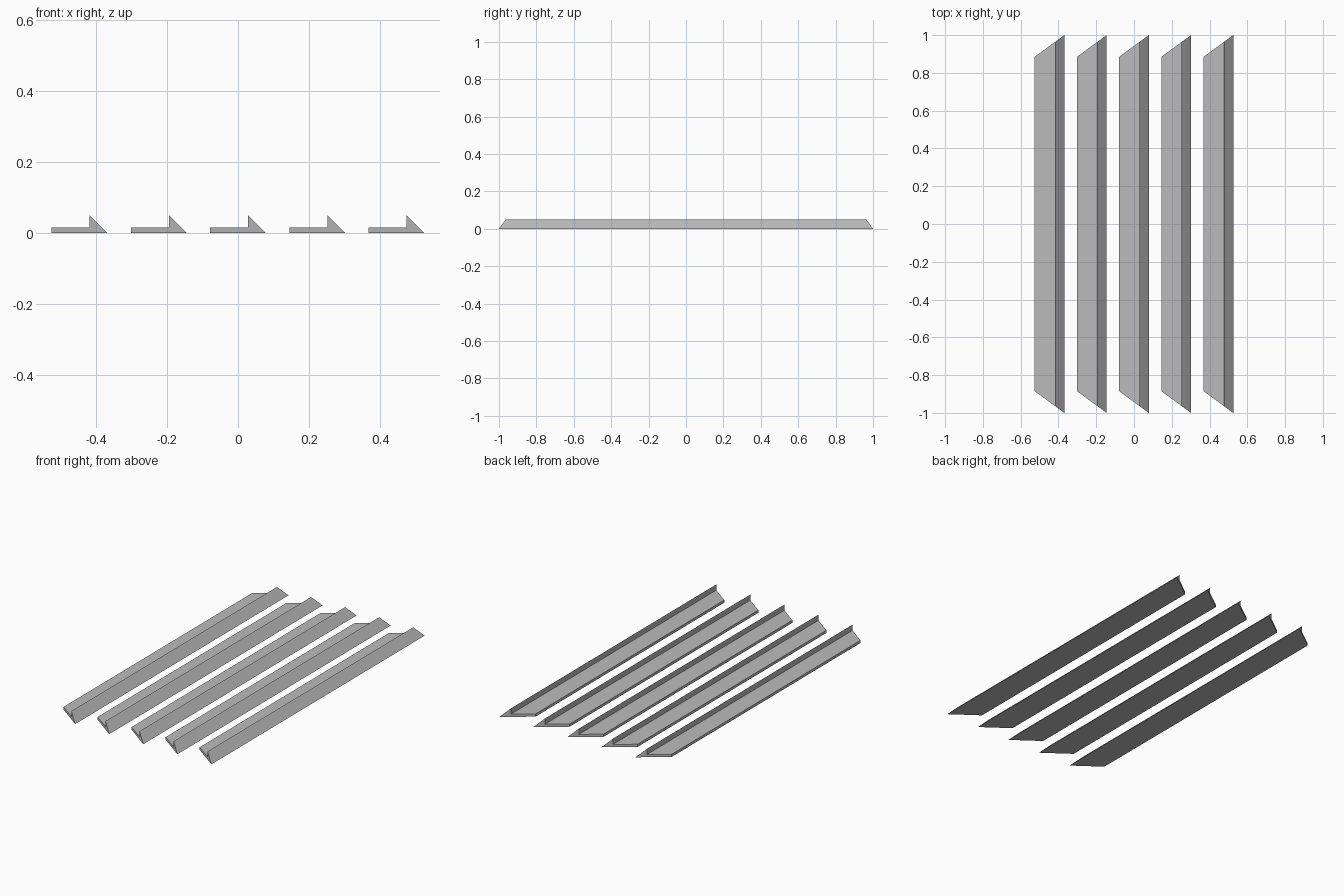
import bpy

if "Cube" in bpy.data.objects:
    bpy.data.objects.remove(bpy.data.objects["Cube"])

# One flat grey for all slats
grey = bpy.data.materials.new("light grey")
grey.diffuse_color = (0.5, 0.5, 0.5, 1)
grey.use_nodes = True
grey.node_tree.nodes["Principled BSDF"].inputs["Base Color"].default_value = grey.diffuse_color

WIDTH, PITCH, COUNT = 0.157, 0.2235, 5
LONG, SHORT = 1.0, 0.885   # half lengths of the sloped and the flat edge

# Cross-section: flat flange, upright step, sloped face to the tip
PROFILE = [(0, 0), (WIDTH, 0), (0.107, 0.05), (0.107, 0.016), (0, 0.016)]


def half_length(x):
    """Mitred ends: the slat grows longer toward its tip."""
    return SHORT + (LONG - SHORT) * x / WIDTH


def slat(name, left):
    n = len(PROFILE)
    verts = [(left + x, side * half_length(x), z)
             for side in (-1, 1) for x, z in PROFILE]
    faces = [tuple(range(n)), tuple(reversed(range(n, 2 * n)))]
    faces += [(i, i + n, (i + 1) % n + n, (i + 1) % n) for i in range(n)]
    mesh = bpy.data.meshes.new(name)
    mesh.from_pydata(verts, [], faces)
    mesh.materials.append(grey)
    mesh.update()
    obj = bpy.data.objects.new(name, mesh)
    bpy.context.collection.objects.link(obj)


# Row of parallel slats, centred on x = 0
start = -(PITCH * (COUNT - 1) + WIDTH) / 2
for k in range(COUNT):
    slat(f"slat_{k + 1}", start + k * PITCH)
